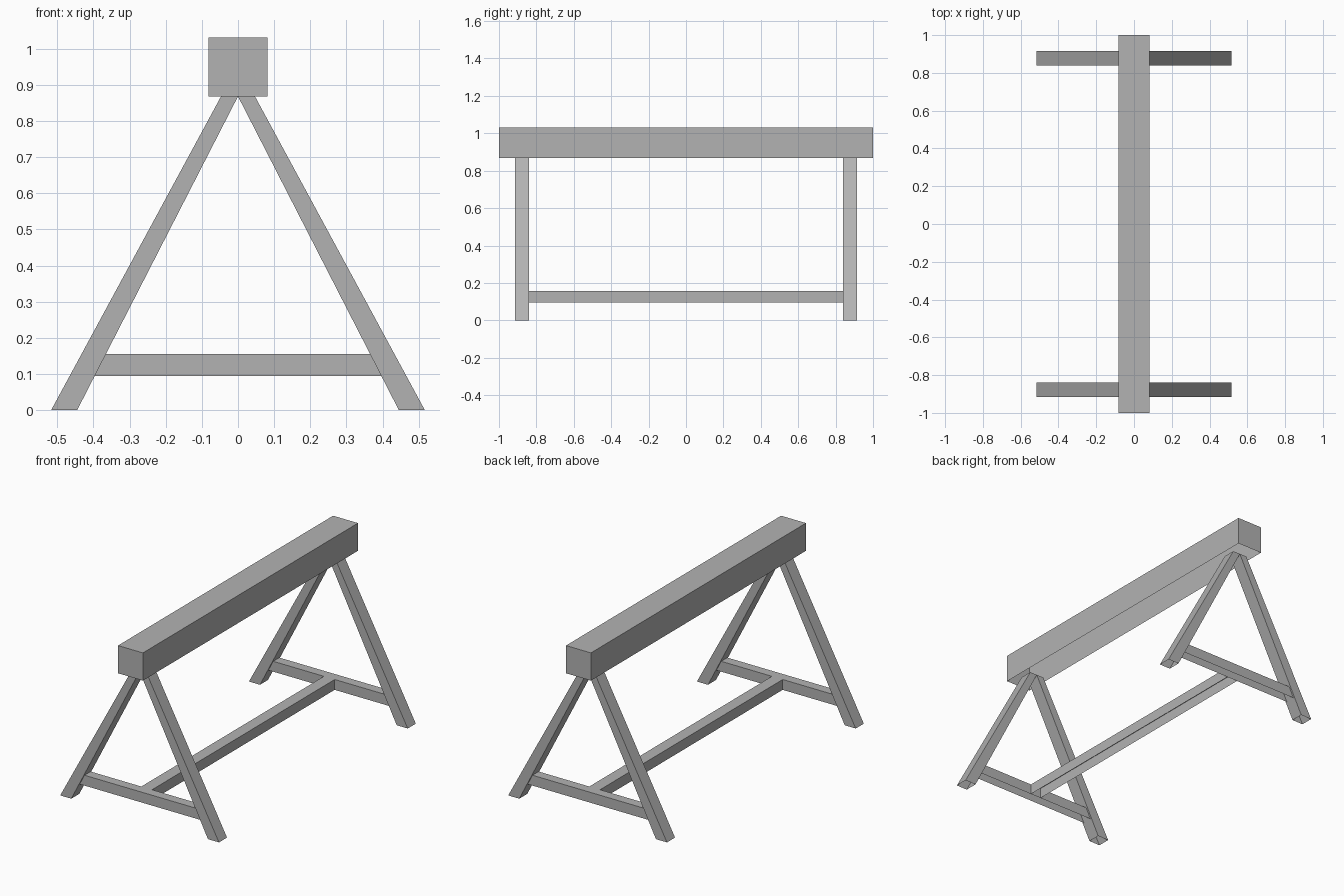
import bpy, bmesh

if "Cube" in bpy.data.objects:
    bpy.data.objects.remove(bpy.data.objects["Cube"])

grey = bpy.data.materials.new("dark_grey")
grey.diffuse_color = (0.45, 0.45, 0.45, 1)
grey.use_nodes = True
grey.node_tree.nodes["Principled BSDF"].inputs["Base Color"].default_value = grey.diffuse_color


def prism(name, profile, y0, y1, open_sides, caps=True):
    """Extrude an x-z outline along y, leaving the listed outline edges open."""
    bm = bmesh.new()
    a = [bm.verts.new((x, y0, z)) for x, z in profile]
    b = [bm.verts.new((x, y1, z)) for x, z in profile]
    n = len(profile)
    walls = []
    for i in range(n):
        j = (i + 1) % n
        walls.append(bm.faces.new((a[i], a[j], b[j], b[i])))
    ends = [bm.faces.new(a[::-1]), bm.faces.new(b)]
    bmesh.ops.recalc_face_normals(bm, faces=bm.faces)
    hidden = [walls[i] for i in open_sides] + ([] if caps else ends)
    bmesh.ops.delete(bm, geom=hidden, context='FACES')
    mesh = bpy.data.meshes.new(name)
    bm.to_mesh(mesh)
    bm.free()
    mesh.materials.append(grey)
    obj = bpy.data.objects.new(name, mesh)
    bpy.context.collection.objects.link(obj)


def rect(x, z0, z1):
    return [(-x, z0), (x, z0), (x, z1), (-x, z1)]


BEAM_Z = 0.868
LOW, HIGH = 0.095, 0.156     # rail heights
INNER, OUTER = 0.84, 0.915   # frame thickness along y
RECESS = 0.009               # cross rails sit slightly inside the legs


def leg_inner(z):
    return 0.445 * (1 - z / BEAM_Z)


# Top beam, open underneath
prism("top_beam", rect(0.081, BEAM_Z, 1.031), -1, 1, [0])

# Two A-frames, each with splayed hollow legs and a cross rail
for end, sy in (("front", -1), ("back", 1)):
    y0, y1 = sorted((sy * INNER, sy * OUTER))
    for side, sx in (("left", -1), ("right", 1)):
        outline = [(0.517, 0), (0.047, BEAM_Z), (0, BEAM_Z), (0.445, 0)]
        prism(f"{end}_{side}_leg", [(sx * x, z) for x, z in outline], y0, y1, [1, 3])
    a, b = leg_inner(LOW), leg_inner(HIGH)
    prism(f"{end}_cross_rail", [(-a, LOW), (a, LOW), (b, HIGH), (-b, HIGH)],
          y0 + RECESS, y1 - RECESS, [0, 1, 3])

# Long stretcher joining the cross rails
reach = INNER + RECESS
prism("stretcher", rect(0.035, LOW, HIGH), -reach, reach, [0], caps=False)
